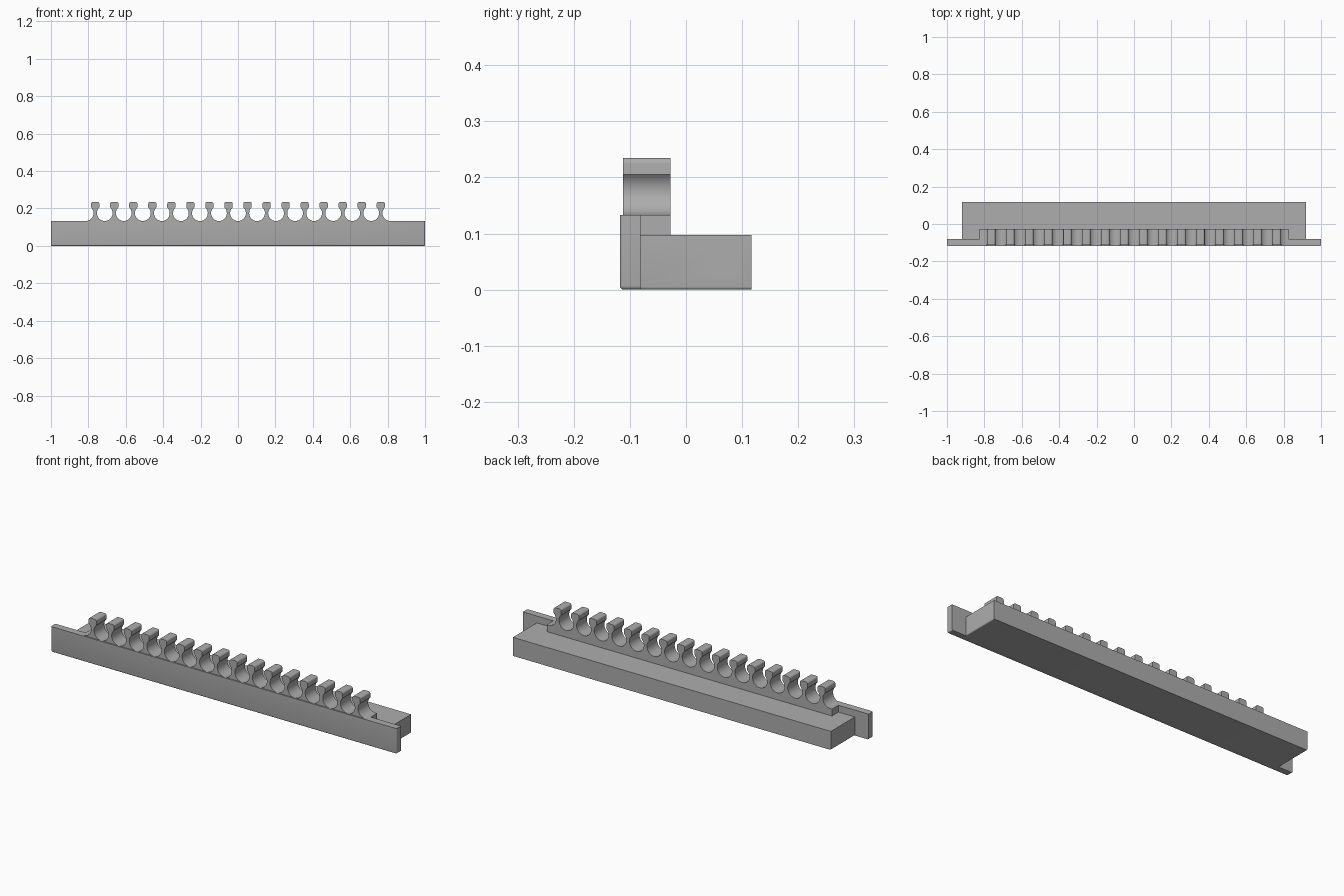
import bpy, bmesh
from math import sin, cos, pi, sqrt, asin

if "Cube" in bpy.data.objects:
    bpy.data.objects.remove(bpy.data.objects["Cube"])

grey = bpy.data.materials.new("plain_grey")
grey.use_nodes = True
grey.diffuse_color = (0.42, 0.42, 0.42, 1)
grey.node_tree.nodes["Principled BSDF"].inputs["Base Color"].default_value = grey.diffuse_color


def finish(bm, name, smooth=True):
    bmesh.ops.recalc_face_normals(bm, faces=bm.faces)
    mesh = bpy.data.meshes.new(name)
    bm.to_mesh(mesh)
    bm.free()
    mesh.materials.append(grey)
    obj = bpy.data.objects.new(name, mesh)
    bpy.context.collection.objects.link(obj)
    bpy.ops.object.select_all(action='DESELECT')
    obj.select_set(True)
    bpy.context.view_layer.objects.active = obj
    if smooth:
        bpy.ops.object.shade_smooth_by_angle(angle=pi / 5)
    return obj


def box(name, half_x, y0, y1, z0, z1, rounded=None, radius=0.0):
    """Box centred in x; rounded(a, b) picks the edges to fillet."""
    bm = bmesh.new()
    bmesh.ops.create_cube(bm, size=1)
    for v in bm.verts:
        v.co = (2 * half_x * v.co.x,
                y1 if v.co.y > 0 else y0,
                z1 if v.co.z > 0 else z0)
    if rounded:
        edges = [e for e in bm.edges if rounded(*[v.co for v in e.verts])]
        bmesh.ops.bevel(bm, geom=edges, offset=radius, segments=4,
                        profile=0.5, affect='EDGES')
    return finish(bm, name)


def prism(bm, outline, y0, y1):
    """Extrude an x-z outline along y."""
    face = bm.faces.new([bm.verts.new((x, y0, z)) for x, z in outline])
    out = bmesh.ops.extrude_face_region(bm, geom=[face])["geom"]
    for v in out:
        if isinstance(v, bmesh.types.BMVert):
            v.co.y = y1


# Front plate, filleted along the front, sides and bottom but not the top or back
FRONT, SEAM, PLATE_TOP = -0.118, -0.081, 0.133


def plate_edge(a, b):
    mid = (a + b) / 2
    front = mid.y < -0.117 and mid.z < PLATE_TOP - 0.01
    corner = abs(mid.x) > 0.9 and mid.z < 0.01
    return front or corner


box("front_plate", 1.0, FRONT, SEAM, 0, PLATE_TOP, plate_edge, 0.007)

# Main rail with small fillets on the bottom end edges
rail = box("rail", 0.92, SEAM, 0.117, 0, 0.097,
           lambda a, b: abs(a.x + b.x) > 1.8 and a.z + b.z < 0.01, 0.005)

# Round blind holes in both rail ends
for side in (-1, 1):
    bm = bmesh.new()
    bmesh.ops.create_cone(bm, cap_ends=True, segments=40, radius1=0.024,
                          radius2=0.024, depth=0.3)
    for v in bm.verts:
        x, y, z = v.co
        v.co = (z + side * 0.92, x + 0.068, y + 0.049)
    cutter = finish(bm, "hole_cutter", smooth=False)
    cutter.hide_render = True
    mod = rail.modifiers.new("hole", 'BOOLEAN')
    mod.operation, mod.solver, mod.object = 'DIFFERENCE', 'EXACT', cutter
    bpy.context.view_layer.objects.active = rail
    bpy.ops.object.modifier_apply(modifier=mod.name)
    bpy.data.objects.remove(cutter)
bpy.ops.object.select_all(action='DESELECT')
rail.select_set(True)
bpy.ops.object.shade_smooth_by_angle(angle=pi / 5)

# Raised comb base behind the plate
box("comb_base", 0.825, SEAM, -0.028, 0.097, PLATE_TOP)

# Comb teeth: round gaps leave a thin neck under a rounded head
COUNT, PITCH, GAP_R = 16, 0.1018, 0.042
HEAD_W, HEAD_TOP, ROUND = 0.022, 0.235, 0.01
gap_z = PLATE_TOP + GAP_R
end_angle = pi / 2 - asin((PITCH / 2 - HEAD_W) / GAP_R)
half = []
for i in range(17):
    a = -pi / 2 + (end_angle + pi / 2) * i / 16
    half.append((PITCH / 2 - GAP_R * cos(a), gap_z + GAP_R * sin(a)))
for i in range(7):
    a = pi / 2 * i / 6
    half.append((HEAD_W - ROUND + ROUND * cos(a), HEAD_TOP - ROUND + ROUND * sin(a)))
tooth = half + [(-x, z) for x, z in reversed(half)]

bm = bmesh.new()
for i in range(COUNT):
    cx = (i - (COUNT - 1) / 2) * PITCH
    prism(bm, [(cx + x, z) for x, z in tooth], -0.112, -0.028)
finish(bm, "comb_teeth")
